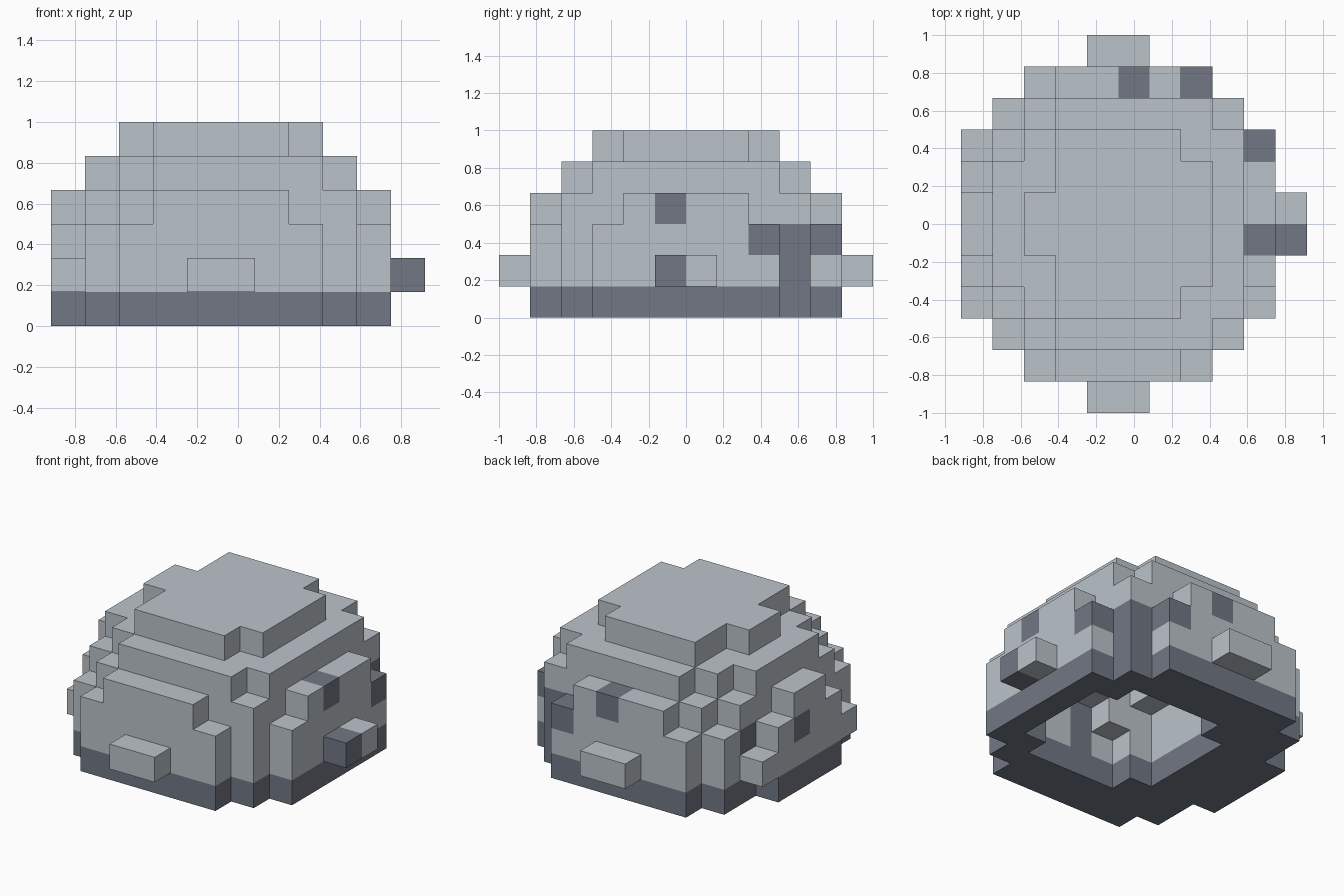
import bpy
import bmesh
from mathutils import Vector

cube = bpy.data.objects.get("Cube")
if cube:
    bpy.data.objects.remove(cube, do_unlink=True)

UNIT = 1 / 6  # edge of one block


def material(name, rgb):
    mat = bpy.data.materials.new(name)
    mat.use_nodes = True
    mat.diffuse_color = (*rgb, 1)
    node = mat.node_tree.nodes["Principled BSDF"]
    node.inputs["Base Color"].default_value = (*rgb, 1)
    node.inputs["Roughness"].default_value = 0.9
    return mat


light = material("light stone", (0.5, 0.55, 0.59))
dark = material("dark stone", (0.165, 0.185, 0.23))


def layer(k, rows):
    """Blocks of one level: rows maps row numbers to a (start, end) span in x."""
    return {(i, j, k) for js, (a, b) in rows.items() for j in js for i in range(a, b)}


# Stepped dome, level by level
wall_rows = {(0, 9): (2, 8), (1, 8): (1, 9), (2, 7): (1, 10), (3, 4, 5, 6): (0, 10)}
base = layer(0, wall_rows)
dome = layer(1, wall_rows) | layer(2, wall_rows)
dome |= layer(3, {(0, 9): (3, 7), (1, 8): (2, 9), (2, 7): (1, 9), (3, 6): (1, 10), (4, 5): (0, 10)})
dome |= layer(4, {(1, 8): (3, 8), (2, 7): (2, 9), (3, 4, 5, 6): (1, 9)})
dome |= layer(5, {(2, 7): (3, 7), (3, 6): (3, 8), (4, 5): (2, 8)})

# Hollow underside, with one block left in a corner
hollow_rows = {(2, 7): (4, 8), (3, 4, 5, 6): (3, 9)}
base -= layer(0, hollow_rows)
for level in (1, 2):
    dome -= layer(level, hollow_rows)
dome -= layer(3, {(3, 4, 5, 6): (4, 8)})
dome.add((4, 2, 2))

# Knobs standing out from the walls
knobs = layer(1, {(-1, 10): (4, 6), (5,): (10, 11), (2, 7): (0, 1)})
dark_knob = {(10, 4, 1)}

# Dark blocks set in the dome, outside and inside
patches = {(8, 8, 1), (8, 8, 2), (7, 9, 2), (9, 7, 2),
           (9, 4, 3), (5, 9, 3), (0, 5, 2), (1, 7, 2),
           (5, 1, 1), (5, 1, 2)}
dome -= patches

solid = base | dome | knobs | dark_knob | patches


def build(name, cells, mat):
    """Mesh the outward faces of a set of blocks and merge the flat areas."""
    bm = bmesh.new()
    for cell in sorted(cells):
        centre = Vector(cell) + Vector((0.5, 0.5, 0.5))
        for axis in range(3):
            for sign in (-1, 1):
                near = list(cell)
                near[axis] += sign
                if tuple(near) in solid:
                    continue
                n, u, v = Vector(), Vector(), Vector()
                n[axis] = sign / 2
                u[(axis + 1) % 3] = 0.5
                v[(axis + 2) % 3] = sign / 2
                corners = (-u - v, u - v, u + v, v - u)
                bm.faces.new([bm.verts.new(centre + n + c) for c in corners])
    bmesh.ops.remove_doubles(bm, verts=bm.verts, dist=0.001)
    bmesh.ops.dissolve_limit(bm, angle_limit=0.01, verts=bm.verts, edges=bm.edges)
    for vert in bm.verts:
        vert.co = (vert.co - Vector((5.5, 5, 0))) * UNIT
    mesh = bpy.data.meshes.new(name)
    bm.to_mesh(mesh)
    bm.free()
    mesh.materials.append(mat)
    obj = bpy.data.objects.new(name, mesh)
    bpy.context.collection.objects.link(obj)


build("base_ring", base, dark)
build("stepped_dome", dome, light)
build("wall_knobs", knobs, light)
build("dark_knob", dark_knob, dark)
build("dark_patches", patches, dark)
